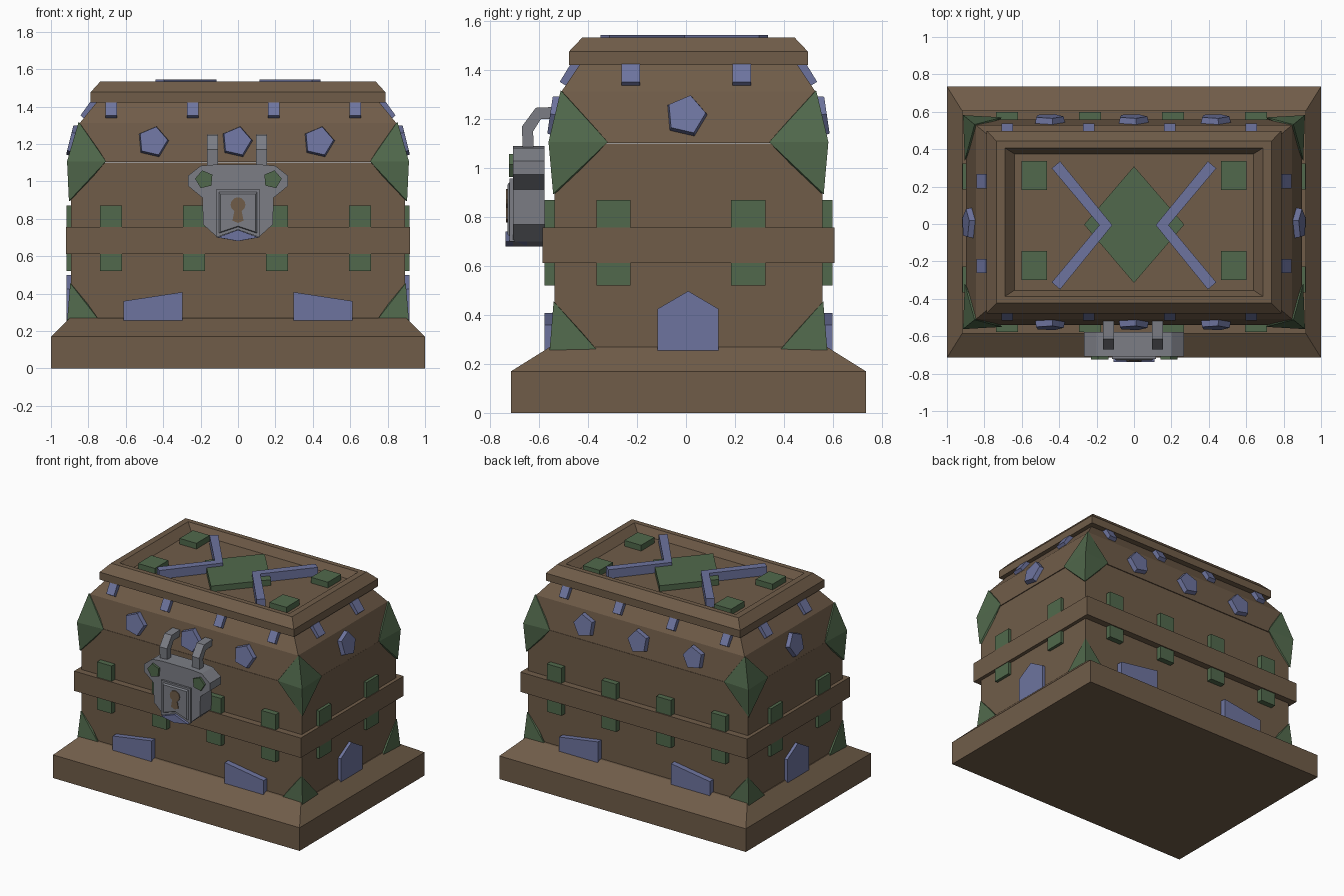
import bpy, bmesh, math

if "Cube" in bpy.data.objects:
    bpy.data.objects.remove(bpy.data.objects["Cube"])

YC = 0.01  # chest centre in y (the lock sticks out in front)


def material(name, rgb):
    m = bpy.data.materials.new(name)
    m.diffuse_color = (*rgb, 1)
    m.use_nodes = True
    m.node_tree.nodes["Principled BSDF"].inputs["Base Color"].default_value = m.diffuse_color
    return m


BROWN = material("brown wood", (0.162, 0.108, 0.066))
GREEN = material("dull green", (0.082, 0.141, 0.072))
BLUE = material("slate blue", (0.155, 0.175, 0.345))
GREY = material("iron grey", (0.200, 0.208, 0.235))


def finish(name, bm, mat):
    bmesh.ops.recalc_face_normals(bm, faces=bm.faces)
    me = bpy.data.meshes.new(name)
    bm.to_mesh(me)
    bm.free()
    me.materials.append(mat)
    ob = bpy.data.objects.new(name, me)
    bpy.context.collection.objects.link(ob)
    return ob


def loft(name, loops, mat):
    """Skin a list of equal closed loops and cap both ends."""
    bm = bmesh.new()
    rows = [[bm.verts.new(p) for p in loop] for loop in loops]
    n = len(rows[0])
    for a, b in zip(rows, rows[1:]):
        for i in range(n):
            j = (i + 1) % n
            bm.faces.new((a[i], a[j], b[j], b[i]))
    bm.faces.new(rows[0])
    bm.faces.new(rows[-1])
    return finish(name, bm, mat)


def tiers(name, levels, mat):
    """Stack of rectangles given as (half x, half y, z)."""
    return loft(name, [[(sx * hx, YC + sy * hy, z) for sx, sy in
                        ((-1, -1), (1, -1), (1, 1), (-1, 1))] for hx, hy, z in levels], mat)


def prism(name, pts, lo, hi, place, mat, taper=1.0):
    """Extrude a 2D outline from lo to hi; place maps (u, v, w) to xyz."""
    cu = sum(p[0] for p in pts) / len(pts)
    cv = sum(p[1] for p in pts) / len(pts)
    top = [(cu + (u - cu) * taper, cv + (v - cv) * taper) for u, v in pts]
    return loft(name, [[place(u, v, lo) for u, v in pts], [place(u, v, hi) for u, v in top]], mat)


def rect(u0, u1, v0, v1):
    return [(u0, v0), (u1, v0), (u1, v1), (u0, v1)]


def pentagon(u, v, r, phase=5):
    return [(u + r * math.cos(math.radians(phase + 72 * i)),
             v + r * math.sin(math.radians(phase + 72 * i))) for i in range(5)]


def face_y(s):   # u = x, v = z, w = distance out from centre along y
    return lambda u, v, w: (u, YC + s * w, v)


def face_x(s):   # u = y, v = z, w = distance out along x
    return lambda u, v, w: (s * w, u, v)


def flat(u, v, w):
    return (u, v, w)


def front(u, v, w):   # w is the real y
    return (u, w, v)


# Base, body, band, lid and recessed top slab
tiers("base", [(1, .725, 0), (1, .725, .17), (.9, .565, .27)], BROWN)
tiers("body", [(.894, .5475, .2), (.894, .5475, 1.1)], BROWN)
tiers("middle_band", [(.92, .596, .612), (.92, .596, .757)], BROWN)
tiers("lid", [(.897, .55, 1.103), (.845, .519, 1.313), (.75, .44, 1.43)], BROWN)
tiers("lid_top", [(.788, .488, 1.422), (.788, .488, 1.477), (.735, .433, 1.535),
                  (.69, .397, 1.535), (.64, .365, 1.48)], BROWN)

# Front and back trim
for s in (-1, 1):
    for i in range(4):
        x = -.68 + i * .444
        prism("band_tab", rect(x - .059, x + .059, .52, .87), .5, .588, face_y(s), GREEN)
        # Sloping brackets under the top slab
        x = -.678 + i * .435
        prof = [(.485, 1.328), (.526, 1.353), (.482, 1.425), (.42, 1.425)]
        prism("lid_bracket", prof, x - .031, x + .031,
              lambda u, v, w, s=s: (w, YC + s * u, v), BLUE)
    prism("left_foot_plate", [(-.612, .25), (-.297, .25), (-.297, .408), (-.612, .36)],
          .5, .588, face_y(s), BLUE)
    prism("right_foot_plate", [(.297, .25), (.612, .25), (.612, .36), (.297, .408)],
          .5, .588, face_y(s), BLUE)
    for x in (-.455, -.007, .432):
        prism("lid_gem", pentagon(x, 1.21, .09), -.02, .032,
              lambda u, v, w, s=s: (u, YC + s * (.55 - .148 * (v - 1.103) + w), v + .15 * w),
              BLUE, .88)

# Left and right trim
for s in (-1, 1):
    for y in (-.296, .254):
        prism("side_band_tab", rect(y - .07, y + .07, .52, .87), .8, .916, face_x(s), GREEN)
    for y in (-.225, .228):
        prof = [(.815, 1.328), (.842, 1.353), (.79, 1.425), (.73, 1.425)]
        prism("side_lid_bracket", prof, y - .038, y + .038,
              lambda u, v, w, s=s: (s * u, w, v), BLUE)
    prism("side_foot_plate", [(-.116, .25), (.133, .25), (.133, .425), (.009, .498), (-.116, .425)],
          .8, .916, face_x(s), BLUE)
    prism("side_lid_gem", pentagon(0, 1.212, .092), -.02, .03,
          lambda u, v, w, s=s: (s * (.897 - .248 * (v - 1.103) + w), u, v + .24 * w), BLUE, .88)

# Pyramid corner guards
UPPER = [(.914, .572, 1.107), (.852, .522, 1.318), (.904, .553, .895), (.706, .56, 1.107),
         (.905, .33, 1.107), (.75, .54, 1.107), (.88, .37, 1.107), (.83, .5, 1.3), (.88, .53, .9)]
LOWER = [(.914, .568, .25), (.897, .551, .455), (.737, .565, .25), (.91, .368, .25),
         (.75, .53, .25), (.87, .38, .25), (.87, .53, .44)]
for sx in (-1, 1):
    for sy in (-1, 1):
        for name, pts in (("upper_corner_guard", UPPER), ("lower_corner_guard", LOWER)):
            bm = bmesh.new()
            for x, y, z in pts:
                bm.verts.new((sx * x, YC + sy * y, z))
            res = bmesh.ops.convex_hull(bm, input=bm.verts)
            junk = [v for v in bm.verts if not v.link_faces]
            bmesh.ops.delete(bm, geom=junk, context='VERTS')
            finish(name, bm, GREEN)

# Ornaments in the lid recess
prism("top_diamond", [(-.267, -.003), (0, -.315), (.269, -.003), (0, .308)], 1.47, 1.522, flat, GREEN)
for s in (-1, 1):
    for y0, y1 in ((.182, .337), (-.3, -.144)):
        prism("top_square", rect(s * .465, s * .602, y0, y1), 1.47, 1.522, flat, GREEN)
    vee = [(.116, -.006), (.395, .335), (.44, .298), (.185, -.006), (.44, -.312), (.395, -.35)]
    prism("top_chevron", [(s * x, y) for x, y in vee], 1.47, 1.544, flat, BLUE)

# Padlock body
half = [(.12, 1.09), (.2, 1.083), (.267, 1.03), (.267, .975), (.19, .912), (.187, .77), (.11, .70)]
outline = half + [(0, .68)] + [(-x, z) for x, z in reversed(half)]
prism("lock_body", outline, -.578, -.708, front, GREY)
# Keyhole plate with raised panel
prism("lock_plate", [(-.118, .957), (.118, .957), (.118, .70), (0, .742), (-.118, .70)],
      -.70, -.722, front, GREY)
prism("lock_panel", [(-.105, .945), (.105, .945), (.105, .72), (0, .755), (-.105, .72)],
      -.72, -.730, front, GREY, .9)
prism("lock_tip", [(-.112, .70), (0, .742), (.112, .70), (0, .68)], -.65, -.738, front, BLUE, .97)
# Keyhole: round top with a slot
hole = [(.04 * math.cos(math.radians(a)), .875 + .04 * math.sin(math.radians(a)))
        for a in range(-60, 241, 30)]
hole += [(-.03, .79), (0, .778), (.03, .79)]
prism("keyhole", hole, -.728, -.735, front, BROWN)
for x, ph in ((-.18, 175), (.184, 5)):
    prism("lock_gem", pentagon(x, 1.01, .05, ph), -.70, -.724, front, GREEN)

# Shackle arms bending back into the lid
arm = [(-.667, 1.08), (-.671, 1.17), (-.614, 1.247), (-.50, 1.252),
       (-.50, 1.205), (-.594, 1.2), (-.625, 1.15), (-.622, 1.08)]
for x in (-.137, .125):
    prism("shackle_arm", arm, x - .03, x + .03, lambda u, v, w: (w, u, v), GREY)
